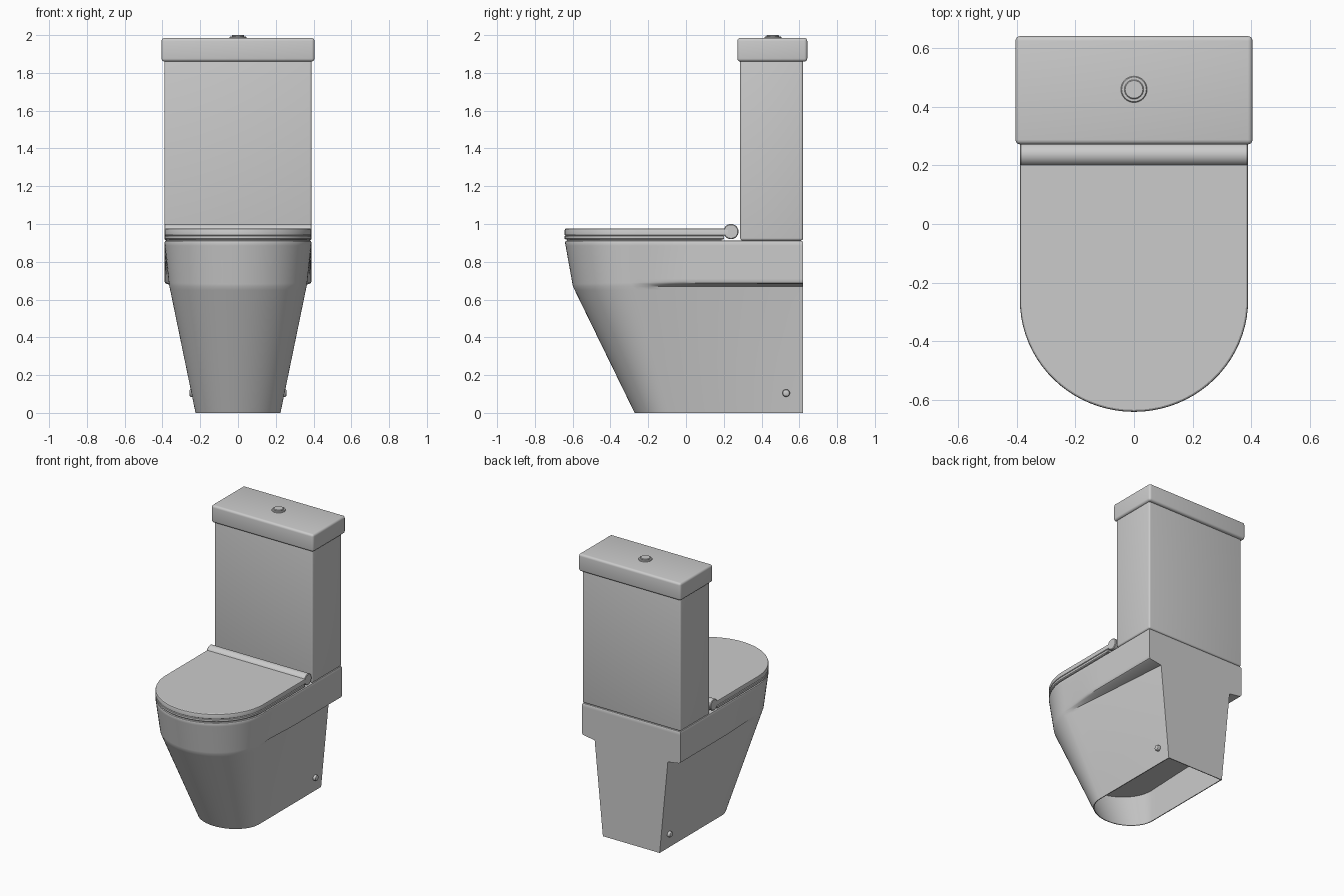
import bpy, bmesh, math
from math import sin, cos, pi, radians

if "Cube" in bpy.data.objects:
    bpy.data.objects.remove(bpy.data.objects["Cube"])

BACK = 0.62


def finish(name, bm, angle=30):
    bmesh.ops.recalc_face_normals(bm, faces=bm.faces[:])
    me = bpy.data.meshes.new(name)
    bm.to_mesh(me)
    bm.free()
    ob = bpy.data.objects.new(name, me)
    bpy.context.collection.objects.link(ob)
    bpy.ops.object.select_all(action='DESELECT')
    ob.select_set(True)
    bpy.context.view_layer.objects.active = ob
    bpy.ops.object.shade_smooth_by_angle(angle=radians(angle))
    return ob


def u_ring(z, hw, front, cy, back=BACK, back_hw=None, ease=None, inset=0.0, arc=40, side=14):
    """U-shaped outline: half ellipse at the front, straight or flaring sides."""
    back_hw = hw if back_hw is None else back_hw
    ease = ease or (lambda t: t)
    pts = []
    for i in range(arc + 1):
        a = pi * i / arc
        pts.append((-(hw - inset) * cos(a), cy - (cy - front - inset) * sin(a), z))
    right = []
    for i in range(1, side + 1):
        t = i / side
        w = hw + (back_hw - hw) * ease(t) - inset
        right.append((w, cy + (back - inset - cy) * t, z))
    return pts + right + [(-x, y, z) for x, y, z in reversed(right)]


def loft(name, rings, angle=30):
    bm = bmesh.new()
    loops = [[bm.verts.new(p) for p in r] for r in rings]
    for a, b in zip(loops, loops[1:]):
        for i in range(len(a)):
            j = (i + 1) % len(a)
            bm.faces.new((a[i], a[j], b[j], b[i]))
    bm.faces.new(loops[0])
    bm.faces.new(loops[-1])
    return finish(name, bm, angle)


def rounded_box(name, x, y0, y1, z0, z1, r):
    bm = bmesh.new()
    bmesh.ops.create_cube(bm, size=1)
    for v in bm.verts:
        v.co = (v.co.x * 2 * x, (y0 + y1) / 2 + v.co.y * (y1 - y0), (z0 + z1) / 2 + v.co.z * (z1 - z0))
    bmesh.ops.bevel(bm, geom=bm.edges[:], offset=r, segments=4, profile=0.5, affect='EDGES')
    return finish(name, bm, 40)


def turned(name, profile, loc, axis='Z', n=40):
    """Solid of revolution from (radius, height) pairs."""
    def place(r, h, a):
        u, v = r * cos(a), r * sin(a)
        p = (u, v, h) if axis == 'Z' else (h, u, v)
        return tuple(p[k] + loc[k] for k in range(3))
    return loft(name, [[place(r, h, 2 * pi * i / n) for i in range(n)] for r, h in profile])


# pan: rim band, side ledges, tapering pedestal, open underside
def smooth(t):
    t = min(1, t / 0.4)
    return t * t * (3 - 2 * t)


def band(z, inset=0.0, side_inset=0.0):
    k = (0.91 - z) / 0.25
    return u_ring(z, 0.39 - 0.027 * k, -0.642 + 0.045 * k, -0.26,
                  back_hw=0.39 - side_inset, ease=smooth, inset=inset)


def pedestal(z, inset=0.0):
    k = 1 - z / 0.67
    mix = lambda a, b: a + (b - a) * k
    return u_ring(z, mix(0.363, 0.225), mix(-0.599, -0.272), mix(-0.26, -0.08),
                  back_hw=mix(0.29, 0.225), inset=inset, ease=lambda t: t ** 0.9)


loft("pan", [band(0.912, 0.012), band(0.909, 0.004), band(0.900), band(0.885),
             band(0.71), band(0.697), band(0.688, 0, 0.004), band(0.683, 0, 0.012),
             pedestal(0.67), pedestal(0.65), pedestal(0.45), pedestal(0.2), pedestal(0),
             pedestal(0, 0.006), pedestal(0.28, 0.006)])


# seat and closed cover
def plate(name, back, levels):
    loft(name, [u_ring(z, 0.39, -0.642, -0.26, back=back, inset=i) for z, i in levels])


plate("seat", 0.20, [(0.911, 0.012), (0.917, 0.012), (0.919, 0.003), (0.922, 0), (0.936, 0),
                     (0.938, 0.003), (0.939, 0.008)])
plate("seat_cover", 0.222, [(0.938, 0.008), (0.941, 0.003), (0.943, 0), (0.968, 0),
                            (0.973, 0.002), (0.976, 0.007)])
turned("hinge_bar", [(0.036, -0.39), (0.04, -0.386), (0.04, 0.386), (0.036, 0.39)],
       (0, 0.238, 0.96), 'X')

# cistern with overhanging lid
rounded_box("cistern", 0.39, 0.287, BACK, 0.913, 1.88, 0.012)
rounded_box("cistern_lid", 0.405, 0.272, 0.642, 1.86, 1.985, 0.016)

# flush button
turned("button_collar", [(0.045, 1.975), (0.045, 1.988), (0.042, 1.992), (0.034, 1.992)], (0, 0.46, 0))
turned("flush_button", [(0.033, 1.98), (0.033, 1.997), (0.030, 2.0)], (0, 0.46, 0))

# floor fixing caps, one per side
for s, label in ((1, "right"), (-1, "left")):
    turned("fixing_cap_" + label, [(0.02, s * 0.225), (0.02, s * 0.25), (0.017, s * 0.255), (0.009, s * 0.258)],
           (0, 0.53, 0.105), 'X', 24)
